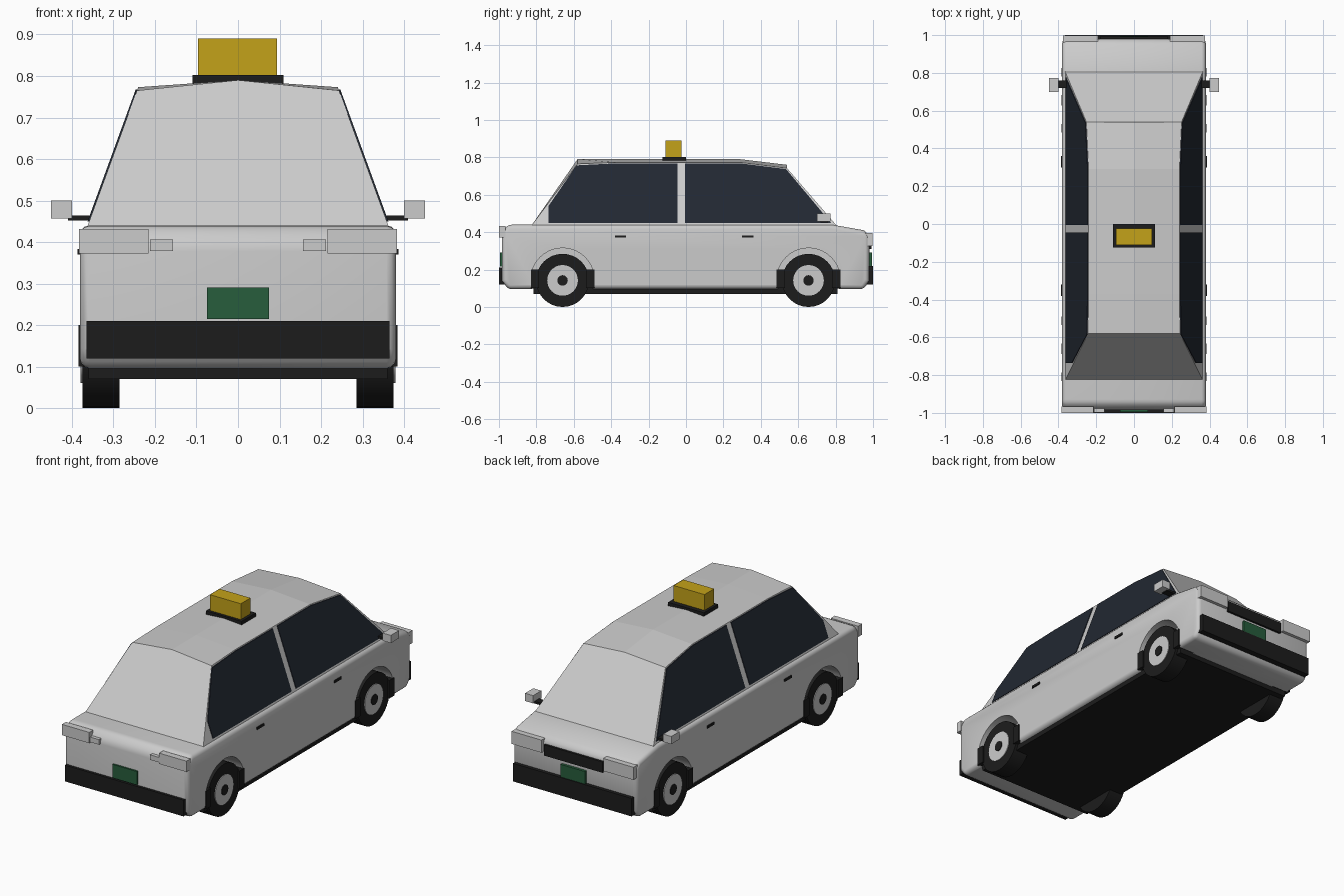
import bpy, bmesh, math
from mathutils import Vector

if "Cube" in bpy.data.objects:
    bpy.data.objects.remove(bpy.data.objects["Cube"])


def material(name, rgb):
    m = bpy.data.materials.new(name)
    m.diffuse_color = (*rgb, 1)
    m.use_nodes = True
    m.node_tree.nodes["Principled BSDF"].inputs["Base Color"].default_value = m.diffuse_color
    return m


BLACK = material("black_rubber", (0.012, 0.012, 0.012))
GLASS = material("dark_glass", (0.016, 0.021, 0.032))
GREEN = material("plate_green", (0.02, 0.11, 0.045))
YELLOW = material("sign_yellow", (0.55, 0.36, 0.01))


def finish(name, bm, mat=None):
    bmesh.ops.recalc_face_normals(bm, faces=bm.faces)
    me = bpy.data.meshes.new(name)
    bm.to_mesh(me)
    bm.free()
    ob = bpy.data.objects.new(name, me)
    bpy.context.collection.objects.link(ob)
    if mat:
        me.materials.append(mat)
    return ob


def box(name, x, y, z, mat=None):
    bm = bmesh.new()
    bmesh.ops.create_cube(bm, size=1)
    for v in bm.verts:
        v.co = Vector([(r[0] + r[1]) / 2 + c * (r[1] - r[0]) for c, r in zip(v.co, (x, y, z))])
    return finish(name, bm, mat)


def pair(name, x, y, z, mat=None):
    box("right_" + name, x, y, z, mat)
    box("left_" + name, (-x[1], -x[0]), y, z, mat)


def slab(name, ring_a, ring_b, mat=None):
    """Solid between two matching rings of points."""
    bm = bmesh.new()
    a = [bm.verts.new(p) for p in ring_a]
    b = [bm.verts.new(p) for p in ring_b]
    bm.faces.new(a)
    bm.faces.new(b)
    for i in range(len(a)):
        j = (i + 1) % len(a)
        bm.faces.new((a[i], a[j], b[j], b[i]))
    return finish(name, bm, mat)


def disc(name, x0, x1, y, z, r, mat=None, n=32):
    ring = [(y + r * math.cos(2 * math.pi * i / n), z + r * math.sin(2 * math.pi * i / n)) for i in range(n)]
    return slab(name, [(x0, *p) for p in ring], [(x1, *p) for p in ring], mat)


def smooth(ob, angle=35):
    bpy.ops.object.select_all(action='DESELECT')
    bpy.context.view_layer.objects.active = ob
    ob.select_set(True)
    bpy.ops.object.shade_smooth_by_angle(angle=math.radians(angle))


# lower body: side profile extruded across, rounded, wheel arches cut out
profile = [(-.95, .095), (-.985, .14), (-.985, .40), (-.95, .44), (.78, .44),
           (.95, .41), (.98, .385), (.98, .14), (.95, .095)]
body = slab("lower_body", [(-.38, *p) for p in profile], [(.38, *p) for p in profile])
bev = body.modifiers.new("round", 'BEVEL')
bev.width, bev.segments = .022, 3
bev.limit_method, bev.angle_limit = 'ANGLE', math.radians(40)
WHEELS = [(s, y) for s in (-1, 1) for y in (-.66, .655)]
cutters = []
for s, y in WHEELS:
    c = disc("arch_cutter", s * .27, s * .5, y, .145, .17, n=40)
    c.hide_render = True
    m = body.modifiers.new("arch", 'BOOLEAN')
    m.operation, m.object, m.solver = 'DIFFERENCE', c, 'EXACT'
    cutters.append(c)
dg = bpy.context.evaluated_depsgraph_get()
baked = bpy.data.meshes.new_from_object(body.evaluated_get(dg))
body.modifiers.clear()
body.data = baked
for c in cutters:
    bpy.data.objects.remove(c)
smooth(body)


# cabin: sections of (y at belt, y at roof, roof edge z, roof centre z)
def side_x(z):
    return .362 - (z - .44) * .365


sections = [(-.83, -.58, .765, .79), (-.37, -.37, .773, .79),
            (.29, .29, .773, .79), (.81, .54, .742, .76)]
bm = bmesh.new()
rings = []
for yb, yt, ze, zc in sections:
    xb, xt = side_x(.43), side_x(ze)
    rings.append([bm.verts.new(p) for p in (
        (-xb, yb, .43), (-xt, yt, ze), (0, yt, zc), (xt, yt, ze), (xb, yb, .43))])
for a, b in zip(rings, rings[1:]):
    for i in range(5):
        j = (i + 1) % 5
        bm.faces.new((a[i], a[j], b[j], b[i]))
bm.faces.new(rings[0])
bm.faces.new(rings[-1])
finish("cabin", bm)

# side windows lying on the cabin sides
panes = {
    "rear_window": [(-.735, .45), (-.735, .54), (-.585, .757), (-.37, .768), (-.045, .768), (-.045, .45)],
    "front_window": [(-.005, .45), (-.005, .768), (.29, .768), (.535, .737), (.775, .45)],
}
for name, pts in panes.items():
    for s, side in ((1, "right_"), (-1, "left_")):
        slab(side + name, [(s * (side_x(z) + .004), y, z) for y, z in pts],
             [(s * (side_x(z) - .006), y, z) for y, z in pts], GLASS)

# wheels with rims, hubs and arch flaps
for s, y in WHEELS:
    smooth(disc("tyre", s * .285, s * .375, y, .142, .142, BLACK))
    smooth(disc("rim", s * .36, s * .379, y, .142, .082))
    smooth(disc("hub", s * .37, s * .383, y, .142, .028, BLACK, 20))
    for d in (-1, 1):
        ys = sorted((y + d * .125, y + d * .17))
        xs = sorted((s * .28, s * .384))
        box("arch_flap", xs, ys, (.10, .20), BLACK)

# underside and bumpers
box("floor_pan", (-.36, .36), (-.815, .81), (.07, .10), BLACK)
box("rear_bumper", (-.365, .365), (-1, -.95), (.12, .21), BLACK)
box("front_bumper", (-.365, .365), (.95, 1), (.12, .22), BLACK)

# lights, grille and plates
pair("tail_light", (.215, .383), (-1, -.965), (.372, .432))
pair("reverse_light", (.157, .212), (-.997, -.97), (.378, .406))
pair("headlight", (.19, .375), (.96, .998), (.325, .395))
box("grille", (-.18, .18), (.97, .992), (.31, .37), BLACK)
box("rear_plate", (-.075, .075), (-.995, -.975), (.215, .29), GREEN)
box("front_plate", (-.075, .075), (.97, .995), (.22, .29), GREEN)

# mirrors and door handles
pair("mirror", (.40, .45), (.70, .772), (.457, .50))
pair("mirror_arm", (.34, .41), (.72, .76), (.452, .464), BLACK)
pair("rear_handle", (.37, .386), (-.38, -.32), (.37, .383), BLACK)
pair("front_handle", (.37, .386), (.30, .36), (.37, .383), BLACK)

# roof sign
box("sign_base", (-.11, .11), (-.125, 0), (.778, .802), BLACK)
box("roof_sign", (-.096, .094), (-.11, -.025), (.80, .89), YELLOW)
